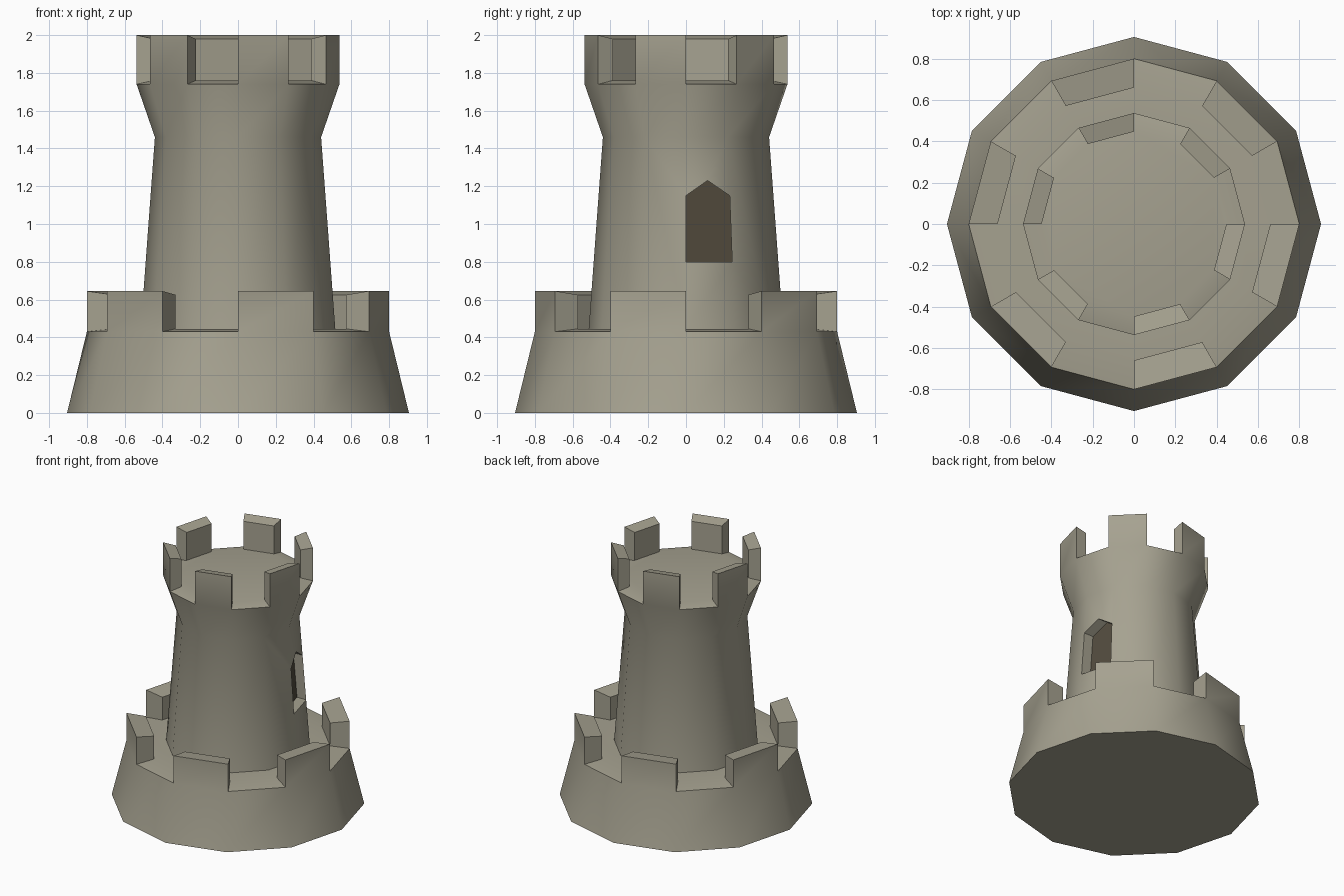
import bpy, bmesh, math
from mathutils import Vector

if "Cube" in bpy.data.objects:
    bpy.data.objects.remove(bpy.data.objects["Cube"])

SIDES = 12


def material(name, rgb):
    m = bpy.data.materials.new(name)
    m.diffuse_color = (*rgb, 1)
    m.use_nodes = True
    m.node_tree.nodes["Principled BSDF"].inputs["Base Color"].default_value = m.diffuse_color
    return m


def point(r, z, i):
    a = math.tau * i / SIDES
    return Vector((r * math.cos(a), r * math.sin(a), z))


bm = bmesh.new()

# Tower body: foot, lower deck, shaft, flared head, upper deck
profile = [(0.905, 0), (0.8, 0.43), (0.66, 0.445), (0.515, 0.445),
           (0.44, 1.46), (0.537, 1.74), (0.447, 1.76)]
rings = [[bm.verts.new(point(r, z, i)) for i in range(SIDES)] for r, z in profile]
bands = []
for lo, hi in zip(rings, rings[1:]):
    bands.append([bm.faces.new((lo[i], lo[(i + 1) % SIDES], hi[(i + 1) % SIDES], hi[i]))
                  for i in range(SIDES)])
bm.faces.new(rings[0][::-1])
bm.faces.new(rings[-1])


# Merlons: raise every second face of a deck rim, top sloping inward
def merlons(band, outer_top, inner_top):
    for face in band[1::2]:
        zmid = face.calc_center_median().z
        top = bmesh.ops.extrude_face_region(bm, geom=[face])["geom"]
        for v in (g for g in top if isinstance(g, bmesh.types.BMVert)):
            v.co.z = inner_top if v.co.z > zmid else outer_top
        bm.faces.remove(face)


merlons(bands[1], 0.645, 0.625)
merlons(bands[5], 2.0, 1.98)

# Pointed window filling one facet of the shaft, sunk along x
SILL, SPRING, PEAK, DEPTH = 0.8, 1.15, 1.23, 0.08


def split_side(i):
    low, high = rings[3][i], rings[4][i]
    edge = bm.edges.get((low, high))
    z0, z1 = low.co.z, high.co.z
    edge, a = bmesh.utils.edge_split(edge, low, (SILL - z0) / (z1 - z0))
    edge = bm.edges.get((a, high))
    edge, b = bmesh.utils.edge_split(edge, a, (SPRING - SILL) / (z1 - SILL))
    return low, a, b, high


facet = bands[3][0]
l0, l1, l2, l3 = split_side(0)
r0, r1, r2, r3 = split_side(1)
bm.faces.remove(facet)
t = (PEAK - l0.co.z) / (l3.co.z - l0.co.z)
peak = bm.verts.new((l0.co.lerp(l3.co, t) + r0.co.lerp(r3.co, t)) / 2)
for f in ((l0, r0, r1, l1), (l2, peak, l3), (peak, r2, r3), (peak, r3, l3)):
    bm.faces.new(f)
rim = [l1, r1, r2, peak, l2]
back = [bm.verts.new(v.co - Vector((DEPTH, 0, 0))) for v in rim]
for i in range(5):
    j = (i + 1) % 5
    bm.faces.new((rim[i], rim[j], back[j], back[i]))
bm.faces.new(back).material_index = 1

bmesh.ops.recalc_face_normals(bm, faces=bm.faces)
mesh = bpy.data.meshes.new("tower")
bm.to_mesh(mesh)
bm.free()
mesh.materials.append(material("stone", (0.38, 0.36, 0.28)))
mesh.materials.append(material("window_brown", (0.085, 0.07, 0.048)))
tower = bpy.data.objects.new("tower", mesh)
bpy.context.collection.objects.link(tower)
bpy.context.view_layer.objects.active = tower
tower.select_set(True)
bpy.ops.object.shade_smooth_by_angle(angle=math.radians(31))
